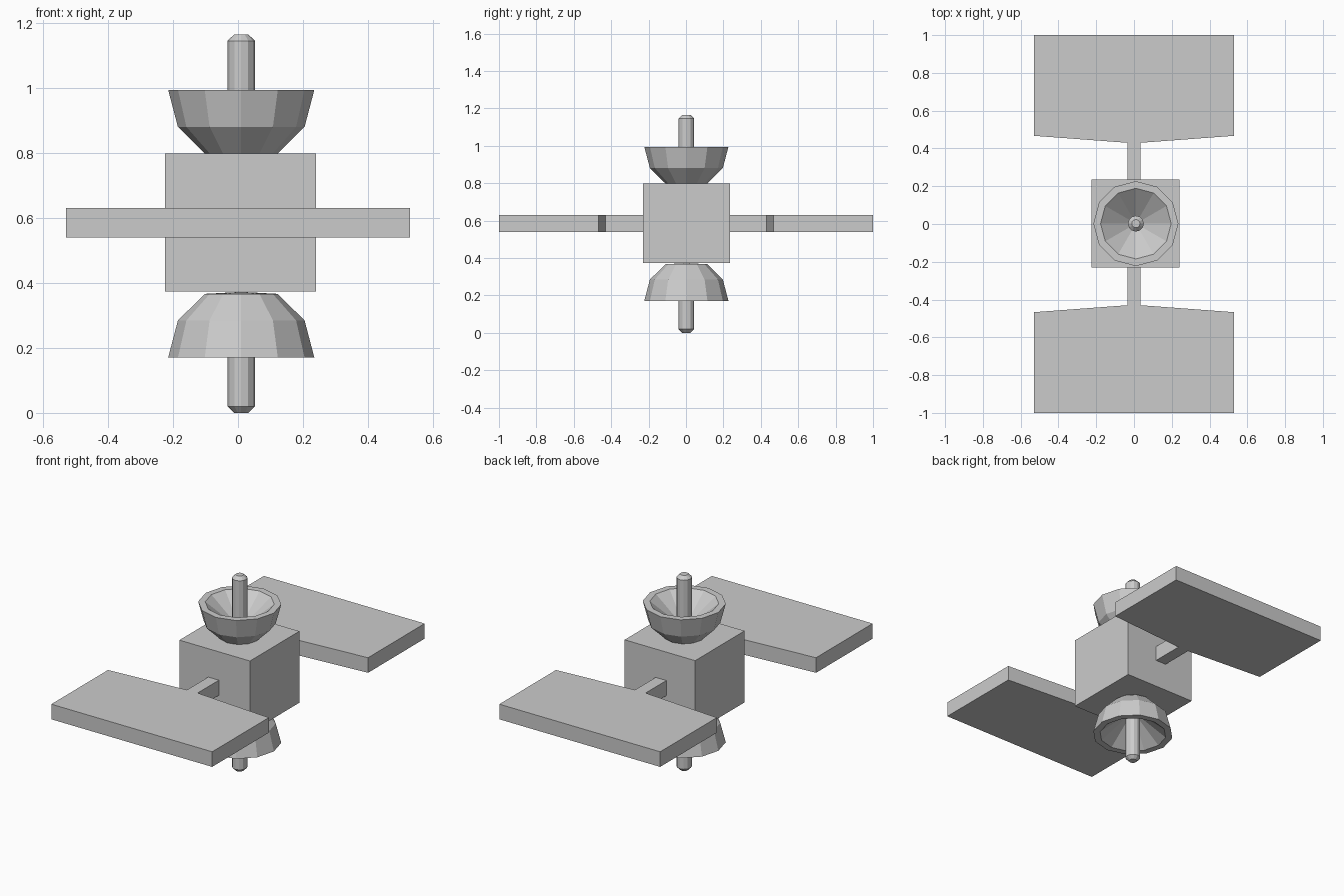
import bpy, bmesh, math

if "Cube" in bpy.data.objects:
    bpy.data.objects.remove(bpy.data.objects["Cube"])

CX, CY, MID = 0.01, 0.002, 0.5825   # mast axis and mirror height


def make_object(name, bm):
    bmesh.ops.recalc_face_normals(bm, faces=bm.faces)
    mesh = bpy.data.meshes.new(name)
    bm.to_mesh(mesh)
    bm.free()
    ob = bpy.data.objects.new(name, mesh)
    bpy.context.collection.objects.link(ob)
    return ob


def lathe(name, profile, sides, side):
    """Revolve (radius, height above middle); side = 1 up, -1 down."""
    bm = bmesh.new()
    rings = []
    for r, h in profile:
        z = MID + side * h
        if r == 0:
            rings.append([bm.verts.new((CX, CY, z))] * sides)
        else:
            rings.append([bm.verts.new((CX + r * math.cos(math.tau * i / sides),
                                        CY + r * math.sin(math.tau * i / sides), z))
                          for i in range(sides)])
    for a, b in zip(rings, rings[1:]):
        for i in range(sides):
            j = (i + 1) % sides
            bm.faces.new(list(dict.fromkeys((a[i], a[j], b[j], b[i]))))
    return make_object(name, bm)


def prism(name, outline, z0, z1):
    """Extrude a plan outline between two heights."""
    bm = bmesh.new()
    face = bm.faces.new([bm.verts.new((x, y, z0)) for x, y in outline])
    new = bmesh.ops.extrude_face_region(bm, geom=[face])["geom"]
    bmesh.ops.translate(bm, vec=(0, 0, z1 - z0),
                        verts=[v for v in new if isinstance(v, bmesh.types.BMVert)])
    return make_object(name, bm)


# Central body
prism("body", [(-0.225, -0.23), (0.24, -0.23), (0.24, 0.235), (-0.225, 0.235)], 0.373, 0.799)

# Solar panels with tapered root and connecting arm
panel = [(0.035, 0.2), (0.035, 0.43), (0.53, 0.467), (0.53, 1.0)]
panel += [(-x, y) for x, y in reversed(panel)]
for name, s in (("back_panel", 1), ("front_panel", -1)):
    prism(name, [(x, s * y) for x, y in panel], 0.54, 0.63)

# Dishes and antenna rods, mirrored above and below the body
dish = [(0, 0.21), (0.112, 0.216), (0.195, 0.298), (0.225, 0.412), (0.187, 0.412), (0, 0.26)]
rod = [(0, 0.23), (0.042, 0.23), (0.042, 0.563), (0.022, 0.5825), (0, 0.5825)]
for name, side in (("top", 1), ("bottom", -1)):
    lathe(name + "_dish", dish, 12, side)
    lathe(name + "_antenna", rod, 12, side)
